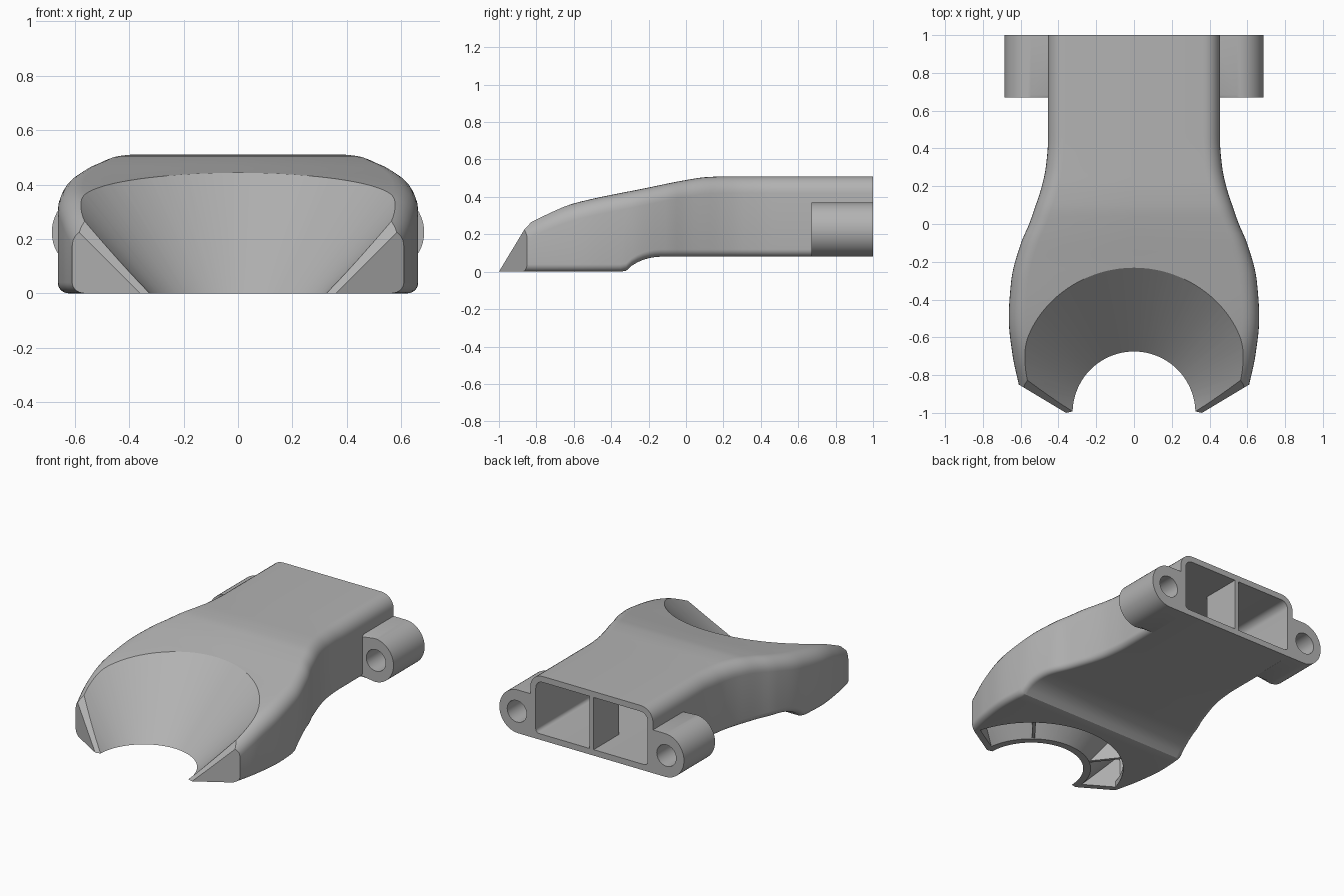
import bpy, bmesh, math
from mathutils import Vector

if "Cube" in bpy.data.objects:
    bpy.data.objects.remove(bpy.data.objects["Cube"])

grey = bpy.data.materials.new("plain_grey")
grey.use_nodes = True
grey.diffuse_color = (0.45, 0.45, 0.45, 1)
grey.node_tree.nodes["Principled BSDF"].inputs["Base Color"].default_value = (0.45, 0.45, 0.45, 1)

# Duct outline along y: half width, top height, bottom height
WIDTH = [(-1.1, .56), (-.85, .61), (-.7, .642), (-.5, .663), (-.3, .65), (-.1, .598),
         (0, .555), (.1, .52), (.2, .488), (.3, .467), (.45, .455), (1, .455)]
TOP = [(-1.1, .13), (-.855, .26), (-.75, .31), (-.6, .365), (-.2, .45), (0, .49), (.1, .505), (.22, .51), (1, .51)]
BOTTOM = [(-1.1, 0), (-.33, 0), (-.3, .025), (-.25, .055), (-.2, .072), (-.14, .08), (1, .08)]
RING_Y = -1.0      # axis of the conical mouth
WALL = .04


def curve(keys, y):
    """Monotone smooth interpolation through the keys."""
    y = min(max(y, keys[0][0]), keys[-1][0])
    sec = [(b[1] - a[1]) / (b[0] - a[0]) for a, b in zip(keys, keys[1:])]
    tan = [sec[0]] + [2 * p * q / (p + q) if p * q > 0 else 0 for p, q in zip(sec, sec[1:])] + [sec[-1]]
    for i, (a, b) in enumerate(zip(keys, keys[1:])):
        if y <= b[0]:
            h = b[0] - a[0]
            t = (y - a[0]) / h
            s = t * t * (3 - 2 * t)
            return (a[1] * (1 - s) + b[1] * s + h * t * (1 - t) * ((1 - t) * tan[i] - t * tan[i + 1]))


def finish(bm, name, helper=False):
    bmesh.ops.recalc_face_normals(bm, faces=bm.faces)
    me = bpy.data.meshes.new(name)
    bm.to_mesh(me)
    bm.free()
    ob = bpy.data.objects.new(name, me)
    bpy.context.collection.objects.link(ob)
    me.materials.append(grey)
    if helper:
        ob.hide_render = True
        ob.hide_viewport = True
    return ob


def subtract(ob, cutter):
    """Apply a boolean difference."""
    mod = ob.modifiers.new("cut", 'BOOLEAN')
    mod.operation, mod.solver, mod.object = 'DIFFERENCE', 'EXACT', cutter
    dg = bpy.context.evaluated_depsgraph_get()
    me = bpy.data.meshes.new_from_object(ob.evaluated_get(dg))
    ob.modifiers.clear()
    ob.data = me


def smooth(ob, angle=30):
    bpy.ops.object.select_all(action='DESELECT')
    ob.select_set(True)
    bpy.context.view_layer.objects.active = ob
    bpy.ops.object.shade_smooth_by_angle(angle=math.radians(angle))


def section(w, zb, zt, rb, rt, n=7):
    """Rounded rectangle as (x, z) points."""
    pts = []
    for cx, cz, r, start in ((w - rt, zt - rt, rt, 0), (rt - w, zt - rt, rt, 90),
                             (rb - w, zb + rb, rb, 180), (w - rb, zb + rb, rb, 270)):
        for i in range(n + 1):
            a = math.radians(start + 90 * i / n)
            pts.append((cx + r * math.cos(a), cz + r * math.sin(a)))
    return pts


def loft(y0, y1, inset, rb, rt):
    bm = bmesh.new()
    rings, n = [], round((y1 - y0) / .03)
    for i in range(n + 1):
        y = y0 + (y1 - y0) * i / n
        pts = section(curve(WIDTH, y) - inset, curve(BOTTOM, y) + inset, curve(TOP, y) - inset, rb, rt)
        rings.append([bm.verts.new((x, y, z)) for x, z in pts])
    for a, b in zip(rings, rings[1:]):
        for j in range(len(a)):
            k = (j + 1) % len(a)
            bm.faces.new((a[j], a[k], b[k], b[j]))
    bm.faces.new(rings[0])
    bm.faces.new(rings[-1])
    bmesh.ops.recalc_face_normals(bm, faces=bm.faces)
    return bm


def slice_off(bm, point, normal):
    bmesh.ops.bisect_plane(bm, geom=bm.verts[:] + bm.edges[:] + bm.faces[:], plane_co=point,
                           plane_no=normal, clear_outer=True, dist=1e-5)
    bmesh.ops.holes_fill(bm, edges=[e for e in bm.edges if e.is_boundary], sides=0)


def trim_tips(bm, inset=0, chamfer=False):
    """Cut the slanted tips on one half, then mirror it."""
    tip = Vector((.36, RING_Y, 0))
    out = Vector((.515, -.857, 0))
    slice_off(bm, (0, 0, 0), (-1, 0, 0))
    slice_off(bm, tip - out * inset, out)
    if chamfer:
        slice_off(bm, tip, (out + Vector((-.707, 0, .707))).normalized())
    bmesh.ops.delete(bm, geom=[f for f in bm.faces if all(abs(v.co.x) < 1e-4 for v in f.verts)],
                     context='FACES_ONLY')
    copy = bmesh.ops.duplicate(bm, geom=bm.verts[:] + bm.edges[:] + bm.faces[:])["geom"]
    for v in copy:
        if isinstance(v, bmesh.types.BMVert):
            v.co.x = -v.co.x
    bmesh.ops.remove_doubles(bm, verts=bm.verts, dist=1e-4)
    return bm


def cone(name, r0, z0, z1, slope=1.0, y=RING_Y, segs=128):
    """Upright frustum whose radius is r0 at z = 0."""
    bm = bmesh.new()
    bmesh.ops.create_cone(bm, cap_ends=True, segments=segs, radius1=r0 + slope * z0,
                          radius2=r0 + slope * z1, depth=z1 - z0)
    bmesh.ops.translate(bm, verts=bm.verts, vec=(0, y, (z0 + z1) / 2))
    bmesh.ops.recalc_face_normals(bm, faces=bm.faces)
    return bm


def prism(name, pts, depth, place, bevel_front=0):
    """Extrude (u, v) points; place maps (u, v, d) to a position."""
    bm = bmesh.new()
    front = [bm.verts.new(place(u, v, 0)) for u, v in pts]
    back = [bm.verts.new(place(u, v, depth)) for u, v in pts]
    cap = bm.faces.new(front)
    bm.faces.new(back)
    for i in range(len(pts)):
        j = (i + 1) % len(pts)
        bm.faces.new((front[i], front[j], back[j], back[i]))
    if bevel_front:
        bmesh.ops.bevel(bm, geom=cap.edges[:], offset=bevel_front, segments=1, affect='EDGES')
    return finish(bm, name)


# Cutters
mouth = finish(cone("mouth", .325, -.1, .75), "mouth_cutter", True)
shell = finish(cone("shell", .372, -.15, .75), "mouth_shell_cutter", True)
cavity = finish(trim_tips(loft(-1.1, 1.03, WALL, .025, .05), WALL), "cavity_cutter", True)
slot = finish(trim_tips(cone("slot", .575, -.1, .07, 0), WALL), "slot_cutter", True)
for helper in (cavity, slot):
    helper.hide_viewport = False
    subtract(helper, shell)

# Hollow duct with conical mouth and curved outlet slot underneath
duct = finish(trim_tips(loft(-1.1, 1, 0, .04, .09), 0, True), "duct_body")
for cutter in (cavity, slot, mouth):
    subtract(duct, cutter)
smooth(duct)
cavity.hide_viewport = slot.hide_viewport = True

# Guide vanes in the outlet slot
for side, angle in (("left", 52), ("right", 128)):
    a = math.radians(angle)
    c, s = math.cos(a), math.sin(a)
    prism(side + "_vane", [(.35, .005), (.6, .005), (.6, .25)], .02,
          lambda u, v, d: (u * c - (d - .01) * s, RING_Y + u * s + (d - .01) * c, v))

# Short divider in the rear inlet
prism("inlet_divider", [(-.015, .1), (.015, .1), (.015, .49), (-.015, .49)], .27,
      lambda u, v, d: (u, .73 + d, v))

# Screw lugs on both sides of the inlet
for side, m in (("left", 1), ("right", -1)):
    pts = [(.42, .08)]
    for i in range(25):
        a = math.radians(-90 + 180 * i / 24)
        pts.append((.545 + .14 * math.cos(a), .225 + .145 * math.sin(a)))
    pts.append((.42, .37))
    lug = prism(side + "_screw_lug", pts, .33, lambda u, v, d: (m * u, .67 + d, v), .015)
    hole = prism(side + "_hole_cutter", [(.555 + .072 * math.cos(math.tau * i / 32), .225 + .072 * math.sin(math.tau * i / 32))
                                         for i in range(32)], .6, lambda u, v, d: (m * u, .55 + d, v))
    subtract(lug, hole)
    hole.hide_render = hole.hide_viewport = True
    smooth(lug)
